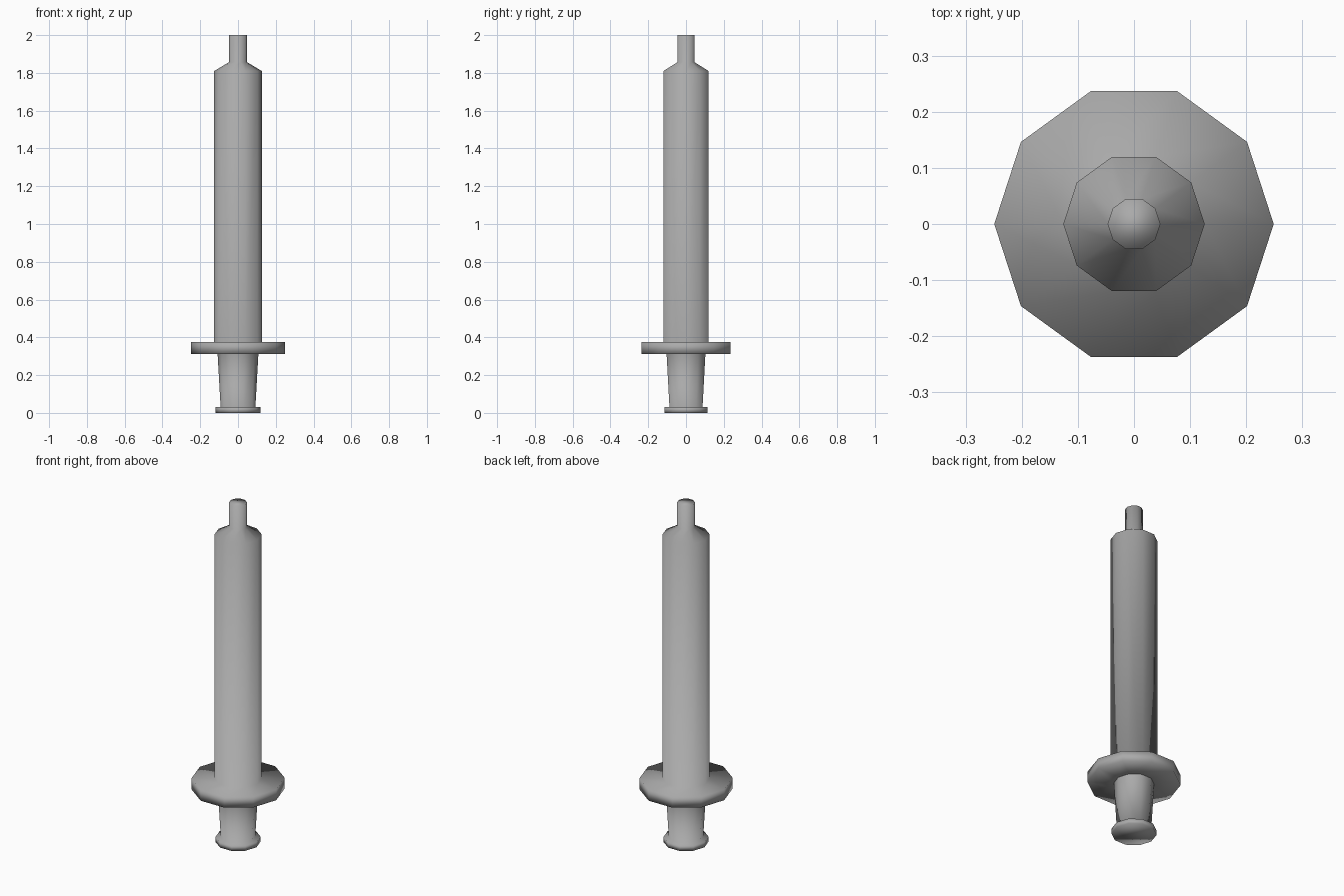
import bpy, bmesh, math

if "Cube" in bpy.data.objects:
    bpy.data.objects.remove(bpy.data.objects["Cube"])

SIDES = 10

grey = bpy.data.materials.new("plain grey")
grey.diffuse_color = (0.4, 0.4, 0.4, 1.0)
grey.use_nodes = True
grey.node_tree.nodes["Principled BSDF"].inputs["Base Color"].default_value = grey.diffuse_color


def lathe(name, profile, cap_bottom=False, cap_top=False):
    """Spin a (radius, height) profile into a ten-sided smooth solid."""
    bm = bmesh.new()
    rings = []
    for r, z in profile:
        rings.append([bm.verts.new((r * math.cos(2 * math.pi * i / SIDES),
                                    r * math.sin(2 * math.pi * i / SIDES), z))
                      for i in range(SIDES)])
    for low, high in zip(rings, rings[1:]):
        for i in range(SIDES):
            j = (i + 1) % SIDES
            bm.faces.new((low[i], low[j], high[j], high[i]))
    if cap_bottom:
        bm.faces.new(rings[0][::-1])
    if cap_top:
        bm.faces.new(rings[-1])
    for f in bm.faces:
        f.smooth = True
    mesh = bpy.data.meshes.new(name)
    bm.to_mesh(mesh)
    bm.free()
    mesh.materials.append(grey)
    obj = bpy.data.objects.new(name, mesh)
    bpy.context.collection.objects.link(obj)
    return obj


# Plunger: thumb rest and slightly flared rod
lathe("plunger", [(0.12, 0.0), (0.12, 0.03), (0.092, 0.03), (0.108, 0.312)],
      cap_bottom=True)

# Barrel: finger flange, tube, sloped shoulder and nozzle
lathe("barrel", [(0.108, 0.312), (0.249, 0.312), (0.249, 0.375), (0.126, 0.375),
                 (0.126, 1.81), (0.047, 1.857), (0.047, 2.0)],
      cap_top=True)
